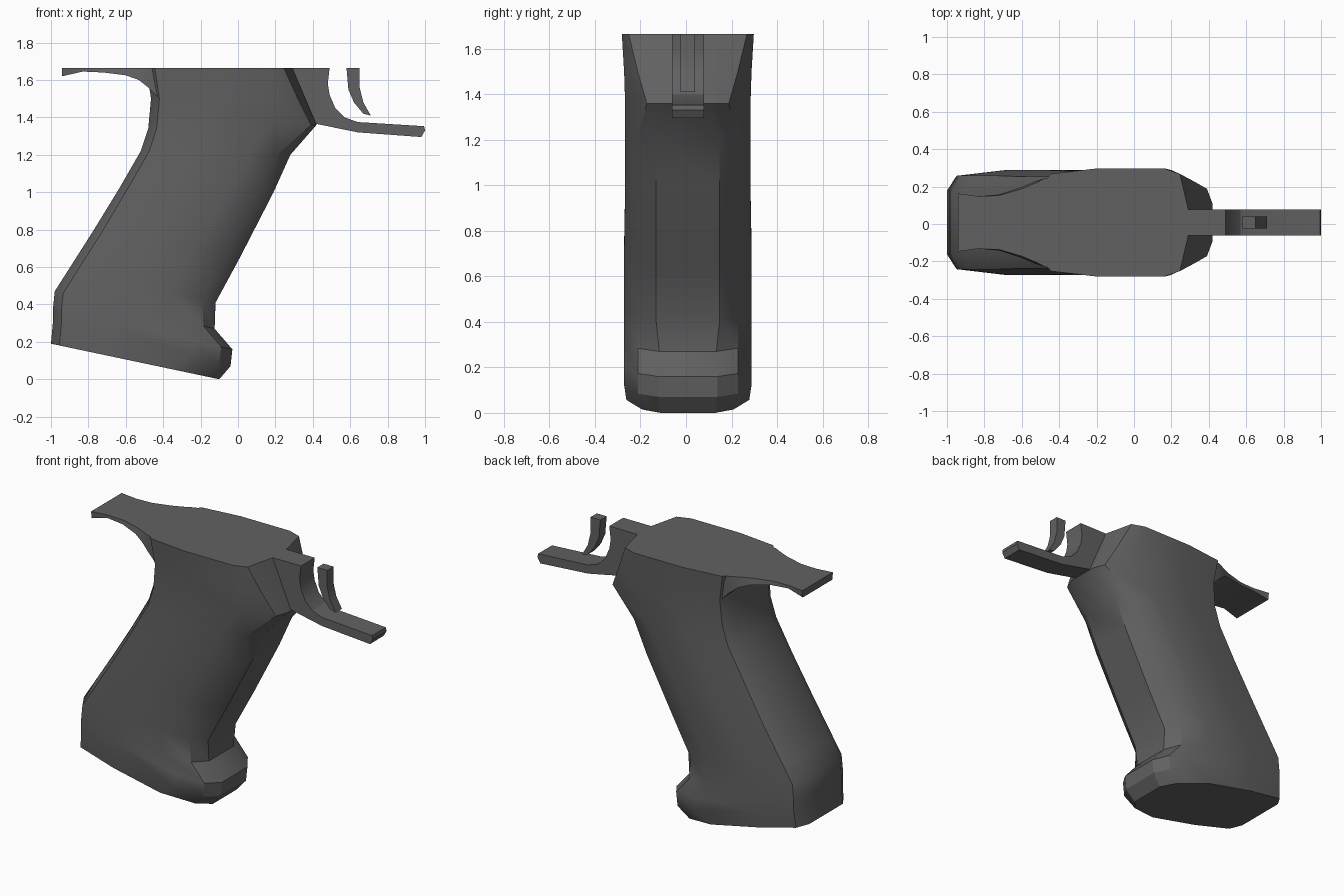
import bpy, bmesh, math

old = bpy.data.objects.get("Cube")
if old:
    bpy.data.objects.remove(old)

mat = bpy.data.materials.new("dark_grey_polymer")
mat.use_nodes = True
COLOR = (0.12, 0.12, 0.122, 1)
mat.diffuse_color = COLOR
mat.node_tree.nodes["Principled BSDF"].inputs["Base Color"].default_value = COLOR
YC = 0.008   # sideways centre of all parts
TOP = 1.665


def finish(name, bm, angle):
    bmesh.ops.recalc_face_normals(bm, faces=bm.faces)
    me = bpy.data.meshes.new(name)
    bm.to_mesh(me)
    bm.free()
    me.materials.append(mat)
    ob = bpy.data.objects.new(name, me)
    bpy.context.collection.objects.link(ob)
    bpy.ops.object.select_all(action='DESELECT')
    ob.select_set(True)
    bpy.context.view_layer.objects.active = ob
    bpy.ops.object.shade_smooth_by_angle(angle=math.radians(angle))
    return ob


def loft(name, rings, angle):
    """Skin closed rings of points and cap both ends."""
    bm = bmesh.new()
    loops = [[bm.verts.new(p) for p in ring] for ring in rings]
    for a, b in zip(loops, loops[1:]):
        for i in range(len(a)):
            j = (i + 1) % len(a)
            bm.faces.new((a[i], a[j], b[j], b[i]))
    bm.faces.new(loops[0])
    bm.faces.new(loops[-1])
    return finish(name, bm, angle)


def plate(name, outline, half, angle=25):
    """Extrude a side profile across the width."""
    rings = [[(x, YC + s * half, z) for x, z in outline] for s in (-1, 1)]
    return loft(name, rings, angle)


def grip_ring(xb, zb, xf, zf, back, side, corner, front, cut, run):
    """Mirrored section: back strap, side, rounded corner, front strap."""
    pts = [(xb, back), (xb + 0.045, side - 0.03), (xb + 0.3, side),
           (xf - run, side), (xf - cut, corner), (xf, front)]

    def place(x, y):
        t = (x - xb) / (xf - xb)
        return (x, YC + y, zb + (zf - zb) * t)
    return [place(x, y) for x, y in pts] + [place(x, -y) for x, y in reversed(pts)]


# grip body: back x, back z, front x, front z, half widths, corner setbacks
grip = [
    (-1.00, 0.19, -0.10, 0.00, .17, .27, .20, .12, .07, .27),
    (-0.99, 0.30, -0.04, 0.07, .17, .28, .22, .13, .06, .22),
    (-0.99, 0.37, -0.03, 0.16, .17, .28, .22, .13, .06, .22),
    (-0.98, 0.47, -0.125, 0.27, .17, .28, .22, .125, .06, .22),
    (-0.91, 0.58, -0.12, 0.41, .17, .28, .22, .14, .07, .24),
    (-0.77, 0.80, 0.01, 0.65, .17, .28, .22, .14, .07, .24),
    (-0.635, 1.02, 0.19, 1.00, .17, .275, .22, .14, .07, .24),
    (-0.52, 1.22, 0.28, 1.20, .17, .275, .22, .14, .07, .22),
    (-0.48, 1.34, 0.42, 1.36, .17, .275, .18, .10, .03, .24),
    (-0.465, 1.50, 0.36, 1.50, .17, .28, .22, .085, .04, .16),
    (-0.49, TOP, 0.29, TOP, .20, .29, .26, .07, .045, .13),
]
loft("grip", [grip_ring(*g) for g in grip], 32)

# rear tang: x, top half width, underside z, underside half width
tang = [(-0.94, .155, 1.62, .15), (-0.83, .14, 1.645, .14),
        (-0.72, .145, 1.64, .15), (-0.60, .18, 1.625, .19),
        (-0.53, .21, 1.60, .22), (-0.48, .235, 1.56, .235),
        (-0.42, .25, 1.50, .24)]
loft("rear_tang", [[(x, YC + wt, TOP), (x, YC - wt, TOP),
                    (x, YC - wu, z), (x, YC + wu, z)]
                   for x, wt, z, wu in tang], 35)

# trigger guard with the web that joins it to the grip
plate("trigger_guard", [
    (0.27, TOP), (0.49, TOP), (0.48, 1.58), (0.49, 1.52), (0.52, 1.45),
    (0.57, 1.40), (0.64, 1.375), (0.995, 1.353), (1.0, 1.33), (0.98, 1.295),
    (0.64, 1.32), (0.42, 1.365), (0.38, 1.37)], 0.07)

# trigger
plate("trigger", [
    (0.58, TOP), (0.65, TOP), (0.65, 1.56), (0.67, 1.48), (0.71, 1.41),
    (0.67, 1.42), (0.62, 1.48), (0.59, 1.55)], 0.032)
